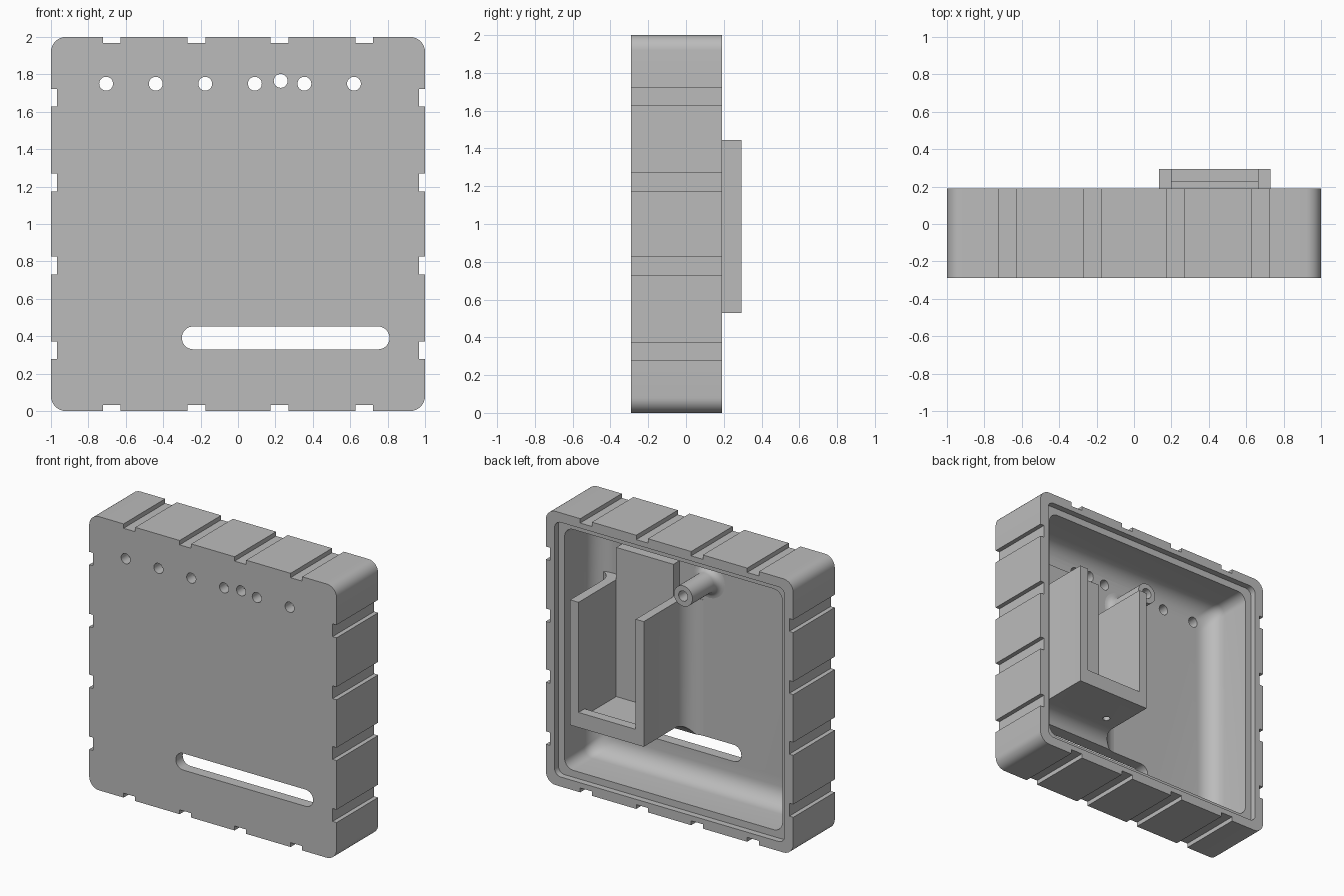
import bpy, bmesh, math

cube = bpy.data.objects.get("Cube")
if cube:
    bpy.data.objects.remove(cube, do_unlink=True)

grey = bpy.data.materials.new("plain grey")
grey.use_nodes = True
grey.diffuse_color = (0.5, 0.5, 0.5, 1)
grey.node_tree.nodes["Principled BSDF"].inputs["Base Color"].default_value = (0.5, 0.5, 0.5, 1)

FRONT, FLOOR, RIM = -0.29, -0.21, 0.19
FILLET = 0.13


def add_loft(bm, rings):
    """Skin (outline, y) rings of equal length and cap both ends."""
    loops = [[bm.verts.new((x, y, z)) for x, z in outline] for outline, y in rings]
    faces = [bm.faces.new(loops[0]), bm.faces.new(loops[-1])]
    for a, b in zip(loops, loops[1:]):
        for i in range(len(a)):
            j = (i + 1) % len(a)
            faces.append(bm.faces.new((a[i], a[j], b[j], b[i])))
    bmesh.ops.recalc_face_normals(bm, faces=faces)


def rounded(x0, x1, z0, z1, r, steps=8):
    pts = []
    corners = [(x1 - r, z1 - r), (x0 + r, z1 - r), (x0 + r, z0 + r), (x1 - r, z0 + r)]
    for q, (cx, cz) in enumerate(corners):
        for k in range(steps + 1):
            a = math.pi / 2 * (q + k / steps)
            pts.append((cx + r * math.cos(a), cz + r * math.sin(a)))
    return pts


def square(half, r):
    return rounded(-half, half, 1 - half, 1 + half, r)


def rect(x0, x1, z0, z1):
    return [(x0, z0), (x1, z0), (x1, z1), (x0, z1)]


def circle(x, z, r, n=32):
    return [(x + r * math.cos(math.tau * k / n), z + r * math.sin(math.tau * k / n)) for k in range(n)]


def finish(name, bm):
    mesh = bpy.data.meshes.new(name)
    bm.to_mesh(mesh)
    bm.free()
    obj = bpy.data.objects.new(name, mesh)
    bpy.context.collection.objects.link(obj)
    mesh.materials.append(grey)
    return obj


def solid(name, *lofts):
    bm = bmesh.new()
    for rings in lofts:
        add_loft(bm, rings)
    return finish(name, bm)


def prism(outline, y0, y1):
    return [(outline, y0), (outline, y1)]


def activate(obj):
    bpy.ops.object.select_all(action='DESELECT')
    obj.select_set(True)
    bpy.context.view_layer.objects.active = obj


def cut(obj, cutter):
    mod = obj.modifiers.new("cut", 'BOOLEAN')
    mod.operation = 'DIFFERENCE'
    mod.solver = 'EXACT'
    mod.object = cutter
    activate(obj)
    bpy.ops.object.modifier_apply(modifier=mod.name)
    bpy.data.objects.remove(cutter, do_unlink=True)


def smooth(obj):
    activate(obj)
    bpy.ops.object.shade_smooth_by_angle(angle=math.radians(30))


def cove(steps=8):
    """Concave fillet from wall to floor as (outward offset, y)."""
    for k in range(steps + 1):
        a = math.pi / 2 * k / steps
        yield FILLET * (1 - math.cos(a)), FLOOR + FILLET * (1 - math.sin(a))


def slot_cutter():
    return solid("slot_cutter", prism(rounded(-0.3, 0.81, 0.33, 0.452, 0.0605), -0.5, 0.0))


# Open-backed tray with a stepped rim and a coved floor
inner = 0.88
rings = [(square(1, 0.08), FRONT), (square(1, 0.08), RIM), (square(0.93, 0.05), RIM),
         (square(0.93, 0.05), 0.145), (square(inner, 0.07), 0.145)]
rings += [(square(inner - d, 0.07), y) for d, y in cove()]
tray = solid("tray", rings)

# Grooves around the outside
lofts = []
for c in (-0.675, -0.222, 0.222, 0.675):
    for side in (-1, 1):
        a, b = sorted((side * 0.968, side * 1.1))
        lofts.append(prism(rect(c - 0.047, c + 0.047, 1 + a, 1 + b), -0.5, 0.5))
        lofts.append(prism(rect(a, b, 1 + c - 0.047, 1 + c + 0.047), -0.5, 0.5))
cut(tray, solid("groove_cutter", *lofts))

# Row of round holes and the long slot in the front
holes = [(x, 1.75) for x in (-0.705, -0.44, -0.175, 0.09, 0.355, 0.62)] + [(0.228, 1.765)]
cut(tray, solid("hole_cutter", *[prism(circle(x, z, 0.037), -0.5, 0.0) for x, z in holes]))
cut(tray, slot_cutter())
smooth(tray)

# Cradle: block flaring into the floor, hollowed to two walls and a shelf
L, R, BOTTOM, TOP = 0.135, 0.73, 0.53, 1.445
IN_L, IN_R = 0.2, 0.662
rings = [(rect(L, R, BOTTOM, TOP), 0.295)]
rings += [(rect(L - d, R + d, BOTTOM - d, TOP), y) for d, y in cove()]
rings.append((rings[-1][0], FLOOR - 0.003))
cradle = solid("cradle", rings)
cut(cradle, solid("pocket_cutter", prism(rect(IN_L, IN_R, 0.59, 1.6), -0.14, 0.225)))
cut(cradle, solid("lip_cutter", prism(rect(IN_L, IN_R, 0.64, 1.6), 0.2, 0.5)))


def upright(name, outline, z0, z1):
    bm = bmesh.new()
    add_loft(bm, prism(outline, z0, z1))
    for v in bm.verts:
        v.co = (v.co.x, v.co.z, v.co.y)
    bmesh.ops.recalc_face_normals(bm, faces=bm.faces)
    return finish(name, bm)


# Rounded notch and two screw holes through the shelf
cut(cradle, upright("notch_cutter", rounded(0.35, 0.515, -0.07, 0.6, 0.0824), 0.45, 0.8))
for x in (0.257, 0.608):
    cut(cradle, upright("screw_cutter", circle(x, 0.01, 0.025, 24), 0.45, 0.8))
cut(cradle, slot_cutter())
smooth(cradle)

# Backing board rising above the cradle walls
solid("backing_board", prism(rect(IN_L, IN_R, 1.4, 1.68), FLOOR - 0.003, -0.14))

# Screw post with a blind bore and a coved foot
px, pz = -0.04, 1.6
rings = [(circle(px, pz, 0.075 + 0.4 * d), FLOOR + 0.4 * (y - FLOOR)) for d, y in cove(5)][::-1]
rings += [(circle(px, pz, 0.075), 0.09), (circle(px, pz, 0.037), 0.09), (circle(px, pz, 0.037), -0.1)]
smooth(solid("screw_post", rings))
